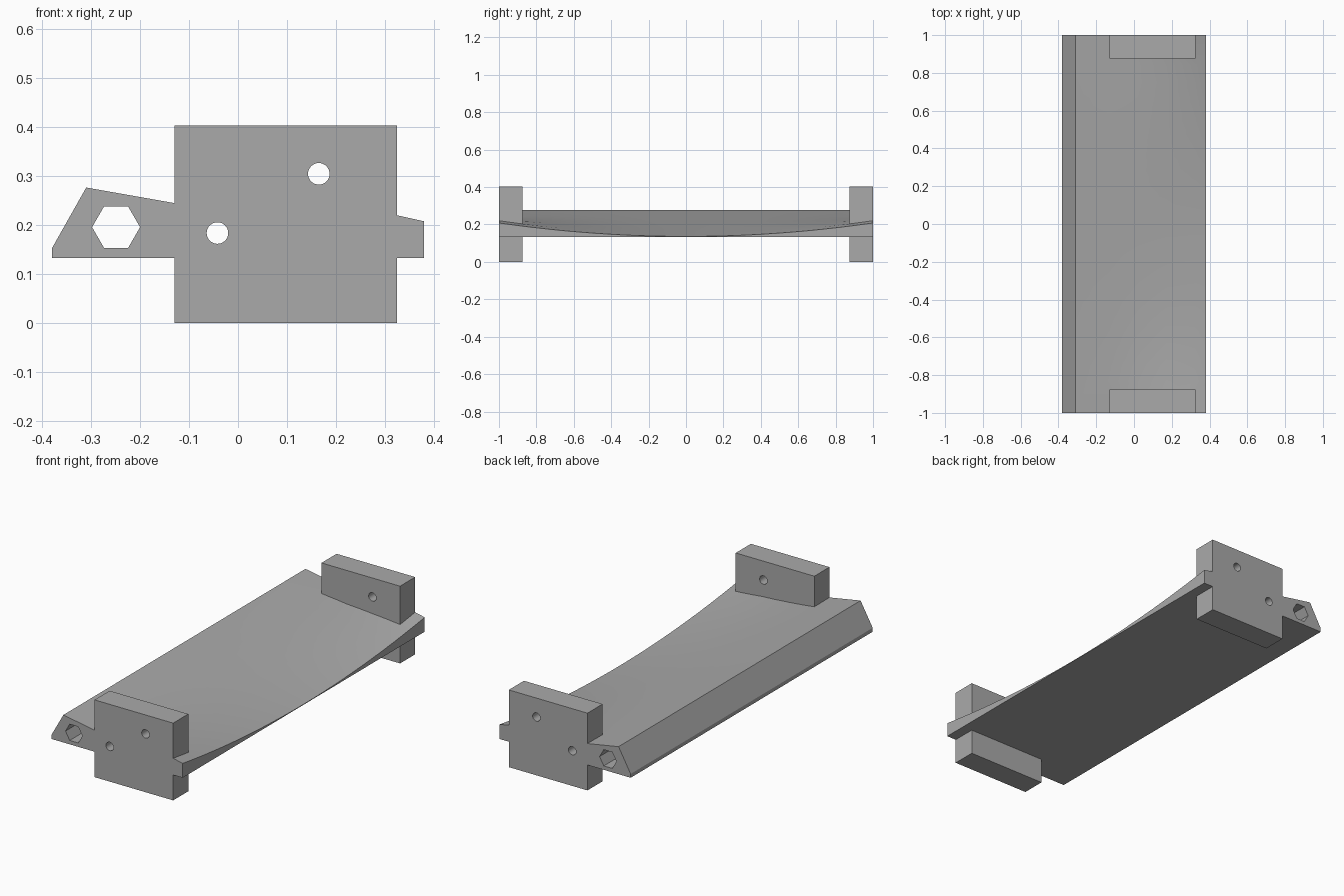
import bpy, bmesh, math

if "Cube" in bpy.data.objects:
    bpy.data.objects.remove(bpy.data.objects["Cube"])

grey = bpy.data.materials.new("plain grey")
grey.diffuse_color = (0.4, 0.4, 0.4, 1)
grey.use_nodes = True
grey.node_tree.nodes["Principled BSDF"].inputs["Base Color"].default_value = grey.diffuse_color


def make_object(name, bm):
    bmesh.ops.recalc_face_normals(bm, faces=bm.faces)
    mesh = bpy.data.meshes.new(name)
    bm.to_mesh(mesh)
    bm.free()
    ob = bpy.data.objects.new(name, mesh)
    bpy.context.collection.objects.link(ob)
    mesh.materials.append(grey)
    return ob


def loft(name, sections):
    """Skin a list of equal-length closed rings and cap both ends."""
    bm = bmesh.new()
    rings = [[bm.verts.new(p) for p in ring] for ring in sections]
    n = len(rings[0])
    for a, b in zip(rings, rings[1:]):
        for i in range(n):
            j = (i + 1) % n
            bm.faces.new((a[i], a[j], b[j], b[i]))
    bm.faces.new(rings[0])
    bm.faces.new(rings[-1])
    return make_object(name, bm)


def prism(name, outline, y0, y1):
    return loft(name, [[(x, y, z) for x, z in outline] for y in (y0, y1)])


def circle(cx, cz, r, n):
    return [(cx + r * math.cos(2 * math.pi * i / n),
             cz + r * math.sin(2 * math.pi * i / n)) for i in range(n)]


# Blade: straight raised left ridge, right edge sagging along the length
END_RISE = [(-0.31, 0), (-0.13, 0.005), (0.02, 0.024), (0.17, 0.05),
            (0.325, 0.073), (0.38, 0.072)]


def blade_section(y):
    ring = [(0.38, y, 0.133), (-0.38, y, 0.133), (-0.38, y, 0.153)]
    for x, rise in END_RISE:
        ring.append((x, y, 0.277 - 0.2043 * (x + 0.31) + rise * y * y))
    return ring


blade = loft("blade_with_end_blocks", [blade_section(-1 + i / 12) for i in range(25)])


def combine(other, operation):
    mod = blade.modifiers.new(operation.lower(), 'BOOLEAN')
    mod.operation = operation
    mod.solver = 'EXACT'
    mod.object = other
    bpy.ops.object.modifier_apply(modifier=mod.name)
    bpy.data.objects.remove(other)


bpy.context.view_layer.objects.active = blade
blade.select_set(True)

# End blocks, one at each end
block = [(-0.13, 0), (0.325, 0), (0.325, 0.404), (-0.13, 0.404)]
for s in (-1, 1):
    combine(prism("end_block", block, s * 0.875, s), 'UNION')

# Hexagonal channel and round bolt holes through the whole length
for name, cx, cz, r, n in (("hex_channel", -0.249, 0.196, 0.049, 6),
                           ("low_bolt_hole", -0.042, 0.184, 0.022, 32),
                           ("high_bolt_hole", 0.165, 0.305, 0.022, 32)):
    combine(prism(name, circle(cx, cz, r, n), -1.2, 1.2), 'DIFFERENCE')

bpy.ops.object.shade_smooth_by_angle(angle=math.radians(25))
